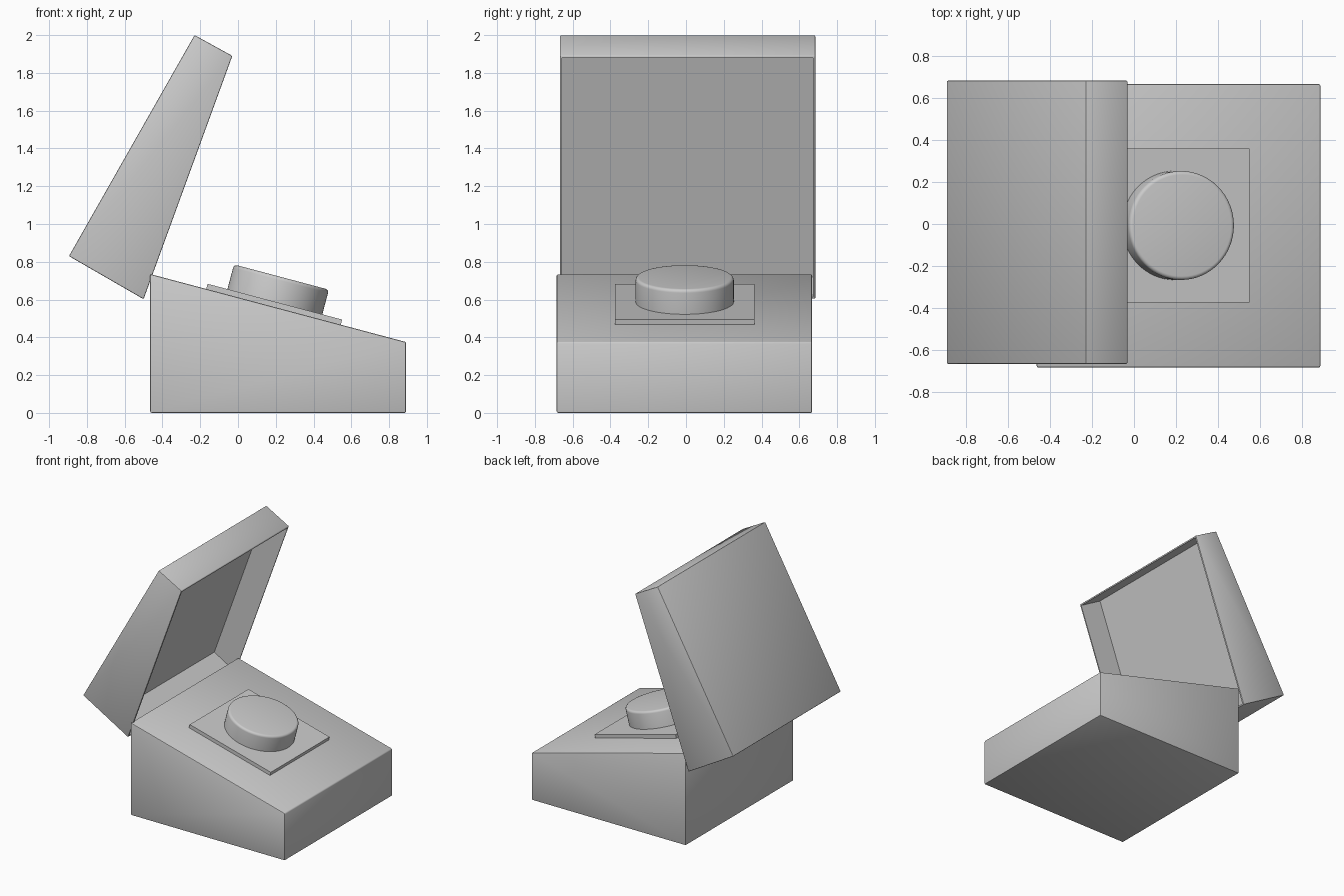
import bpy, bmesh, math
from mathutils import Vector, Matrix

if "Cube" in bpy.data.objects:
    bpy.data.objects.remove(bpy.data.objects["Cube"])


def prism(profile, y0, y1, bevel):
    """Extrude an x/z profile along y and soften its edges."""
    bm = bmesh.new()
    face = bm.faces.new([bm.verts.new((x, y0, z)) for x, z in profile])
    new = bmesh.ops.extrude_face_region(bm, geom=[face], use_keep_orig=True)["geom"]
    verts = [v for v in new if isinstance(v, bmesh.types.BMVert)]
    bmesh.ops.translate(bm, verts=verts, vec=(0, y1 - y0, 0))
    bmesh.ops.recalc_face_normals(bm, faces=bm.faces[:])
    bmesh.ops.bevel(bm, geom=bm.edges[:], offset=bevel, segments=2,
                    profile=0.5, affect='EDGES')
    return bm


def finish(name, bm, matrix=None):
    mesh = bpy.data.meshes.new(name)
    bm.to_mesh(mesh)
    bm.free()
    obj = bpy.data.objects.new(name, mesh)
    bpy.context.collection.objects.link(obj)
    if matrix:
        obj.matrix_world = matrix
    bpy.ops.object.select_all(action='DESELECT')
    obj.select_set(True)
    bpy.context.view_layer.objects.active = obj
    bpy.ops.object.shade_smooth_by_angle(angle=math.radians(40))
    return obj


# Wedge-shaped base
finish("base", prism([(-0.465, 0), (0.89, 0), (0.89, 0.375), (-0.465, 0.735)],
                     -0.685, 0.668, 0.008))

# Open lid: tapered box, hollowed from the opening side
low_back, low_front = Vector((-0.895, 0, 0.83)), Vector((-0.50, 0, 0.602))
top_front, top_back = Vector((-0.03, 0, 1.89)), Vector((-0.23, 0, 2.0))
bm = prism([(p.x, p.z) for p in (low_back, low_front, top_front, top_back)],
           -0.668, 0.685, 0.006)
along = top_front - low_front
normal = Vector((along.z, 0, -along.x)).normalized()
opening = max((f for f in bm.faces if f.normal.dot(normal) > 0.99),
              key=lambda f: f.calc_area())
bmesh.ops.inset_region(bm, faces=[opening], thickness=0.006, use_even_offset=True)
floor = bmesh.ops.extrude_face_region(bm, geom=[opening])["geom"]
if opening.is_valid:
    bmesh.ops.delete(bm, geom=[opening], context='FACES_ONLY')
bmesh.ops.translate(bm, verts=[v for v in floor if isinstance(v, bmesh.types.BMVert)],
                    vec=(low_back - low_front).normalized() * 0.212)
finish("lid", bm)

# Frame lying on the sloped top of the base
slope = math.atan2(0.36, 1.355)
tilt = Matrix.Translation((0.188, -0.007, 0.5615)) @ Matrix.Rotation(slope, 4, 'Y')

# Square button plate
bm = bmesh.new()
bmesh.ops.create_cube(bm, size=1, matrix=Matrix.Translation((0, 0, 0.009))
                      @ Matrix.Diagonal((0.737, 0.737, 0.038, 1)))
finish("button_plate", bm, tilt)

# Round push button with a softened top rim
bm = bmesh.new()
bmesh.ops.create_cone(bm, cap_ends=True, segments=64, radius1=0.26, radius2=0.26,
                      depth=0.145, matrix=Matrix.Translation((0, 0, 0.0905)))
rim = [e for e in bm.edges if all(v.co.z > 0.15 for v in e.verts)]
bmesh.ops.bevel(bm, geom=rim, offset=0.018, segments=4, profile=0.5, affect='EDGES')
finish("push_button", bm, tilt)
